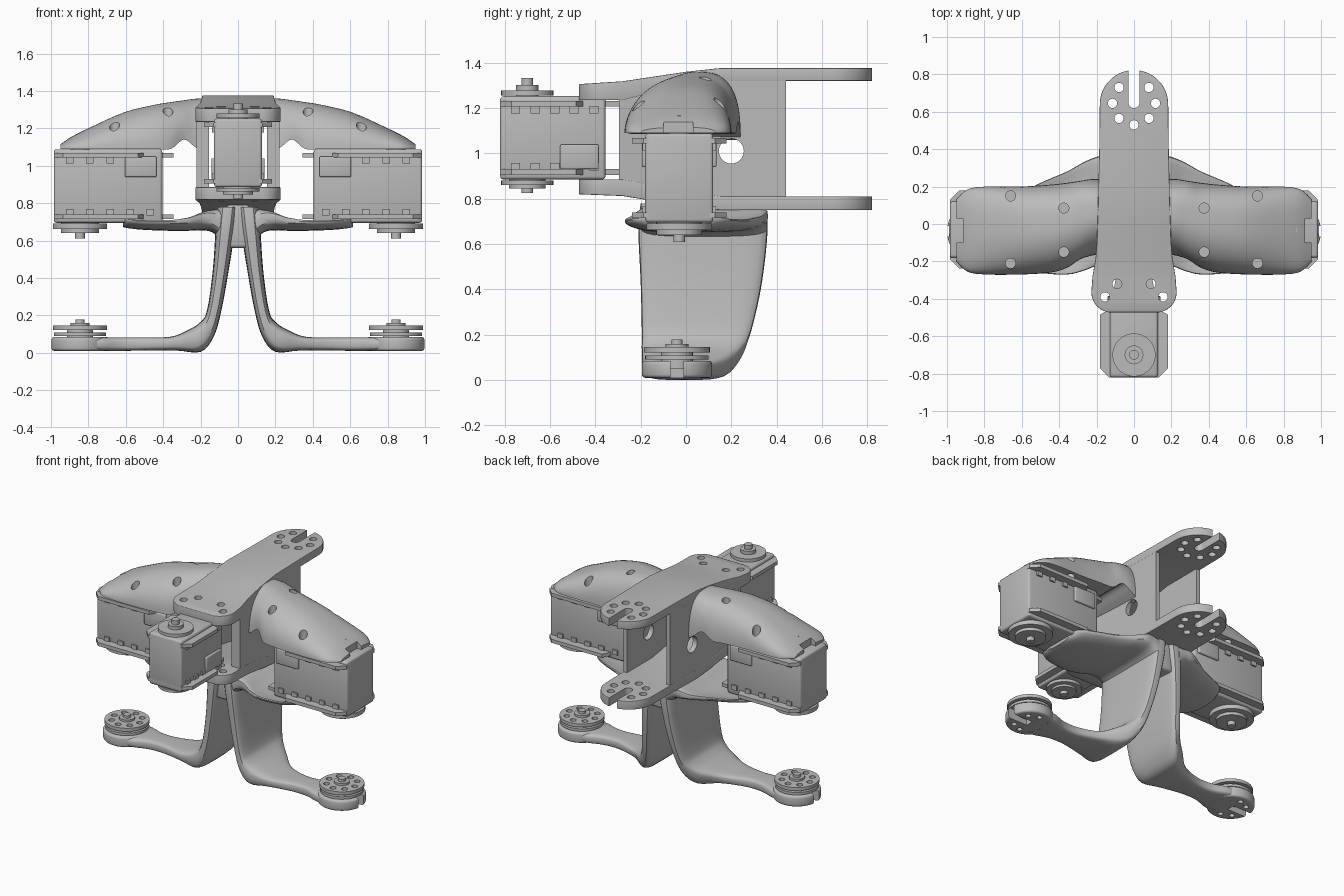
import bpy, bmesh, math
from mathutils import Matrix

if "Cube" in bpy.data.objects:
    bpy.data.objects.remove(bpy.data.objects["Cube"])

GREY = (0.5, 0.5, 0.5, 1)
mat = bpy.data.materials.new("plain grey")
mat.use_nodes = True
mat.diffuse_color = GREY
mat.node_tree.nodes["Principled BSDF"].inputs["Base Color"].default_value = GREY


# ---- helpers ----
def box(bm, x0, x1, y0, y1, z0, z1):
    size = Matrix.Diagonal((x1 - x0, y1 - y0, z1 - z0, 1))
    mid = Matrix.Translation(((x0 + x1) / 2, (y0 + y1) / 2, (z0 + z1) / 2))
    bmesh.ops.create_cube(bm, size=1, matrix=mid @ size)


def cyl(bm, x, y, z0, z1, r, seg=32):
    bmesh.ops.create_cone(bm, cap_ends=True, segments=seg, radius1=r, radius2=r, depth=z1 - z0,
                          matrix=Matrix.Translation((x, y, (z0 + z1) / 2)))


def loft(bm, rings):
    rows = [[bm.verts.new(p) for p in ring] for ring in rings]
    n = len(rows[0])
    for a, b in zip(rows, rows[1:]):
        for i in range(n):
            bm.faces.new((a[i], a[(i + 1) % n], b[(i + 1) % n], b[i]))
    bm.faces.new(rows[0][::-1])
    bm.faces.new(rows[-1])
    bmesh.ops.recalc_face_normals(bm, faces=bm.faces)


def refine(stations, steps=4):
    """Catmull-Rom interpolation between section stations."""
    s = [stations[0]] + stations + [stations[-1]]
    out = []
    for a, b, c, d in zip(s, s[1:], s[2:], s[3:]):
        for k in range(steps):
            t = k / steps
            out.append([q + t / 2 * (r - p + t * (2 * p - 5 * q + 4 * r - w + t * (3 * (q - r) + w - p)))
                        for p, q, r, w in zip(a, b, c, d)])
    return out + [stations[-1]]


def along(points, y):
    """Linear value at y from (y, value) pairs."""
    for (a, u), (b, v) in zip(points, points[1:]):
        if y <= b:
            return u + (v - u) * (y - a) / (b - a)
    return points[-1][1]


def power(v, e):
    return math.copysign(abs(v) ** e, v)


def slab_ring(xo, zo, xi, zi, y0, y1, bend=0, n=28):
    """Rounded slab section between an outer and an inner edge line."""
    ring = []
    for k in range(n):
        a = 2 * math.pi * k / n
        u, v = power(math.sin(a), 0.5), power(math.cos(a), 0.5)
        ring.append(((xo + xi) / 2 + u * (xo - xi) / 2, (y0 + y1) / 2 + v * (y1 - y0) / 2,
                     (zo + zi) / 2 + u * (zo - zi) / 2 + bend * v ** 4))
    return ring


def dome_ring(x, zt, zb, y0, y1, n=28):
    """Half-dome section, sloping at the front and fuller at the back."""
    return [(x, (y0 + y1) / 2 + power(math.cos(a), 0.6 if math.cos(a) > 0 else 1) * (y1 - y0) / 2,
             zb + power(math.sin(a), 0.9) * (zt - zb))
            for a in (math.pi * k / n for k in range(n + 1))]


def make(name, bm, mirror=False, bevel=0):
    me = bpy.data.meshes.new(name)
    bm.to_mesh(me)
    bm.free()
    ob = bpy.data.objects.new(name, me)
    bpy.context.collection.objects.link(ob)
    me.materials.append(mat)
    if bevel:
        m = ob.modifiers.new("bevel", "BEVEL")
        m.width, m.segments, m.limit_method, m.angle_limit = bevel, 3, "ANGLE", math.radians(50)
        bake(ob)
    finish(ob, mirror)
    return ob


def finish(ob, mirror):
    if mirror:
        ob.modifiers.new("mirror", "MIRROR").use_mirror_merge = False
    bpy.ops.object.select_all(action="DESELECT")
    ob.select_set(True)
    bpy.context.view_layer.objects.active = ob
    bpy.ops.object.shade_smooth_by_angle(angle=math.radians(35))


def bake(ob):
    deps = bpy.context.evaluated_depsgraph_get()
    me = bpy.data.meshes.new_from_object(ob.evaluated_get(deps))
    ob.modifiers.clear()
    ob.data = me


def cut(ob, bm):
    """Subtract a temporary cutter."""
    cutter = make("cutter", bm)
    mirrored = "mirror" in ob.modifiers
    ob.modifiers.clear()
    m = ob.modifiers.new("cut", "BOOLEAN")
    m.object, m.operation, m.solver = cutter, "DIFFERENCE", "EXACT"
    bake(ob)
    bpy.data.objects.remove(cutter)
    finish(ob, mirrored)


# ---- central frame: two long plates joined by side walls ----
turns = [math.radians(8 + 82 * k / 10) for k in range(11)]
width = [(-.365 - .108 * math.cos(a), .12 + .108 * math.sin(a)) for a in turns]
width += [(-.28, .222), (-.18, .205), (-.1, .199), (0, .195), (.15, .191), (.44, .185)]
width += [(.64 + .183 * math.cos(a), .183 * math.sin(a)) for a in turns[::-1]]
top_up = [(-.48, 1.305), (-.28, 1.318), (-.1, 1.345), (0, 1.36), (.15, 1.376), (.9, 1.376)]
top_low = [(-.48, 1.235), (-.28, 1.235), (-.1, 1.28), (.15, 1.32), (.9, 1.32)]
base_up = [(-.48, .885), (-.28, .885), (.15, .81), (.9, .81)]
base_low = [(-.48, .82), (-.28, .812), (.1, .75), (.9, .75)]

for name, up, low in (("top_plate", top_up, top_low), ("bottom_plate", base_up, base_low)):
    bm = bmesh.new()
    loft(bm, [[(sx * w, y, along(h, y)) for sx, h in ((-1, low), (1, low), (1, up), (-1, up))]
              for y, w in width])
    plate = make(name, bm, bevel=.014)
    # screw holes and keyhole slot in the rear end
    bm = bmesh.new()
    for s in (1, -1):
        for x, y in ((.09, -.32), (.155, -.39), (.08, .73), (.115, .645), (.08, .565)):
            cyl(bm, s * x, y, .6, 1.6, .025, 20)
    cyl(bm, 0, .53, .6, 1.6, .025, 20)
    cut(plate, bm)
    bm = bmesh.new()
    loft(bm, [[(.03 * math.cos(a), .65 + .03 * math.sin(a), z)
               for a in (math.pi + math.pi * k / 12 for k in range(13))] + [(.03, .95, z), (-.03, .95, z)]
              for z in (.6, 1.6)])
    cut(plate, bm)

bm = bmesh.new()
loft(bm, [[(along(width, y) - .001, y, zb), (along(width, y) - .001, y, zt), (.155, y, zt), (.155, y, zb)]
          for y in (-.295, -.28, -.18, -.1, 0, .15, .44)
          for zt, zb in [((along(top_up, y) + along(top_low, y)) / 2, (along(base_up, y) + along(base_low, y)) / 2)]])
walls = make("frame_side_walls", bm, mirror=True)
bm = bmesh.new()
cyl(bm, 0, 0, .05, .4, .055)
bm.transform(Matrix.Translation((0, .2, 1.01)) @ Matrix.Rotation(math.pi / 2, 4, "Y"))
cut(walls, bm)

# ---- domed side covers ----
cover = [(.17, 1.36, 1.06, -.16, .24), (.23, 1.358, 1.1, -.17, .24), (.29, 1.35, 1.14, -.19, .23),
         (.36, 1.34, 1.09, -.235, .22), (.45, 1.325, 1.09, -.26, .21), (.61, 1.285, 1.09, -.27, .2),
         (.79, 1.205, 1.09, -.27, .2), (.89, 1.155, 1.09, -.255, .185), (.95, 1.115, 1.09, -.2, .13)]
bm = bmesh.new()
loft(bm, [dome_ring(*s) for s in refine(cover)])
covers = make("side_covers", bm, mirror=True)
bm = bmesh.new()
for x, y, z in ((.66, .15, 1.0), (.66, -.21, 1.0), (.375, .085, 1.2), (.375, -.15, 1.2)):
    cyl(bm, x, y, z, 1.5, .027, 20)
box(bm, .915, 1.1, -.1, .03, 1.0, 1.3)
cut(covers, bm)


# ---- servos: length along local x, output shaft along z ----
def servo(name, x0, x1, w, tab, z0, z1, hx, r, plug_z, drop, place, mirror=False):
    def add(part, bm, bevel=0):
        bm.transform(place)
        make(name + "_" + part, bm, mirror, bevel)

    bm = bmesh.new()
    box(bm, x0, x1, -w, w, z0, z1)
    add("body", bm, .015)
    # mounting plates with chamfered corners, and clip teeth
    bm = bmesh.new()
    c = .05
    outline = [(x0 - .06, -w + .03), (x0 + .1, -w), (x0 + .13, -tab), (x1 - c, -tab), (x1, -tab + c)]
    outline += [(a, -b) for a, b in outline[::-1]]
    for z in (z0 + .02, z1 - .045):
        loft(bm, [[(a, b, h) for a, b in outline] for h in (z, z + .025)])
    add("mounting_plates", bm)
    bm = bmesh.new()
    for k in range(5):
        x = x0 + (x1 - x0) * (k + .6) / 5.4
        for z in (z0 + .055, z1 - .06):
            box(bm, x - .02, x + .02, -w - .012, w + .012, z - .015, z + .018)
    add("clip_teeth", bm)
    bm = bmesh.new()
    box(bm, x0 + .03, x0 + .2, -w - .015, w + .015, plug_z, plug_z + .11)
    add("cable_plugs", bm, .008)
    # output discs and shaft on both faces
    bm = bmesh.new()
    cyl(bm, hx, 0, z0 - drop * .4, z0 - .004, r, 40)
    cyl(bm, hx, 0, z0 - drop * .65, z0, r * .7, 40)
    cyl(bm, hx, 0, z0 - drop, z1 + .08, .026, 20)
    cyl(bm, hx, 0, z1 - .01, z1 + .05, .05)
    if not mirror:
        cyl(bm, hx, 0, z1 + .004, z1 + .026, r, 40)
    add("output_discs", bm)


servo("front_servo", .355, .82, .128, .182, .885, 1.252, .7, .115, .93, .06,
      Matrix.Rotation(-math.pi / 2, 4, "Z"))
servo("side_servo", .405, .985, .15, .208, .695, 1.088, .845, .145, .94, .085,
      Matrix.Translation((0, -.03, 0)), mirror=True)

# ---- curved legs with foot arms ----
leg = [(.11, .78, 0, .78, -.2, .35), (.12, .66, .015, .66, -.21, .36), (.135, .44, .053, .42, -.2, .335),
       (.165, .23, .09, .22, -.195, .29), (.2, .165, .13, .085, -.195, .25),
       (.27, .12, .2, .005, -.19, .19), (.36, .086, .33, .012, -.16, .1), (.5, .083, .5, .012, -.125, .045),
       (.62, .083, .62, .01, -.125, .045), (.72, .083, .72, .01, -.16, .08), (.8, .083, .8, .01, -.17, .09)]
bm = bmesh.new()
loft(bm, [slab_ring(*s) for s in refine(leg)])
make("legs", bm, mirror=True)

bm = bmesh.new()
box(bm, -.065, .065, -.18, .33, .56, .79)
make("leg_bridge", bm, bevel=.02)

# ---- swept lower brackets under the side servos ----
bracket = [(.08, .77, .08, .6, -.2, .36), (.14, .765, .14, .645, -.21, .36), (.19, .75, .2, .655, -.22, .36),
           (.27, .71, .27, .652, -.25, .33), (.36, .692, .36, .652, -.27, .28), (.5, .69, .5, .657, -.26, .22),
           (.58, .692, .58, .665, -.22, .17), (.615, .695, .615, .672, -.15, .1)]
bm = bmesh.new()
loft(bm, [slab_ring(*s, bend=min(.03, s[0] * .1)) for s in refine(bracket)])
make("lower_brackets", bm, mirror=True)

# ---- foot paddles and bearing discs ----
FX, FY = .845, -.04
ring = [(FX + .1 * math.cos(a), FY + .1 * math.sin(a)) for a in (math.pi / 4 * k for k in range(1, 8))]
bm = bmesh.new()
cyl(bm, FX, FY, .01, .085, .155, 48)
paddle = make("foot_paddles", bm, mirror=True, bevel=.015)
bm = bmesh.new()
for x, y in ring:
    cyl(bm, x, y, -.1, .06, .018, 16)
box(bm, FX, 1.2, FY - .028, FY + .028, -.1, .2)
cut(paddle, bm)

for name, z0, z1, r in (("lower_foot_disc", .09, .108, .14), ("upper_foot_disc", .122, .145, .145)):
    bm = bmesh.new()
    cyl(bm, FX, FY, z0, z1, r, 48)
    disc = make(name, bm, mirror=True)
    bm = bmesh.new()
    for x, y in ring + [(FX + .1, FY)]:
        cyl(bm, x, y, z0 - .1, z1 + .1, .02, 16)
    cut(disc, bm)
bm = bmesh.new()
cyl(bm, FX, FY, .05, .135, .07)
cyl(bm, FX, FY, .05, .16, .05)
cyl(bm, FX, FY, .05, .178, .025, 20)
make("foot_hubs", bm, mirror=True)
